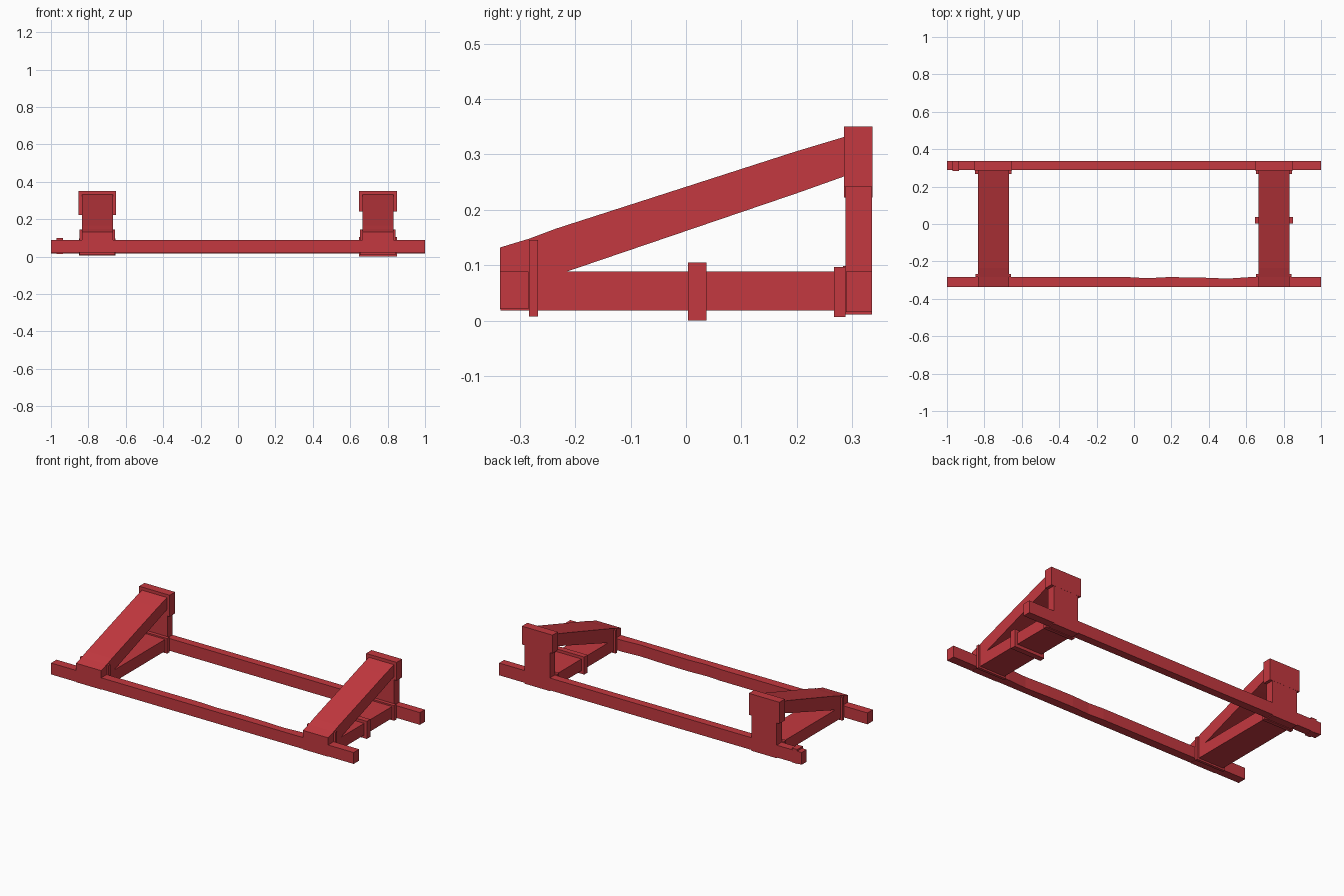
import bpy
import bmesh

cube = bpy.data.objects.get("Cube")
if cube:
    bpy.data.objects.remove(cube, do_unlink=True)

red = bpy.data.materials.new("red_paint")
red.use_nodes = True
colour = (0.55, 0.04, 0.05, 1)
red.diffuse_color = colour
red.node_tree.nodes["Principled BSDF"].inputs["Base Color"].default_value = colour


def prism(name, outline, offset):
    """Extrude a closed outline of 3D points along an offset."""
    bm = bmesh.new()
    face = bm.faces.new([bm.verts.new(p) for p in outline])
    result = bmesh.ops.extrude_face_region(bm, geom=[face])
    moved = [v for v in result["geom"] if isinstance(v, bmesh.types.BMVert)]
    bmesh.ops.translate(bm, verts=moved, vec=offset)
    bmesh.ops.recalc_face_normals(bm, faces=bm.faces)
    mesh = bpy.data.meshes.new(name)
    bm.to_mesh(mesh)
    bm.free()
    mesh.materials.append(red)
    obj = bpy.data.objects.new(name, mesh)
    bpy.context.collection.objects.link(obj)
    return obj


def box(name, x, y, z):
    outline = [(x[0], y[0], z[0]), (x[1], y[0], z[0]),
               (x[1], y[1], z[0]), (x[0], y[1], z[0])]
    return prism(name, outline, (0, 0, z[1] - z[0]))


# Long rails, the front one with a slightly worn inner edge
FRONT, BACK = -0.336, 0.336
inner = [(1, -0.284), (0.62, -0.284), (0.5, -0.292), (0.35, -0.286),
         (0.18, -0.284), (0.07, -0.29), (-0.03, -0.284), (-1, -0.284)]
rail = [(-1, FRONT), (1, FRONT)] + inner
prism("front_rail", [(x, y, 0.021) for x, y in rail], (0, 0, 0.068))
box("back_rail", (-1, 1), (0.289, BACK), (0.016, 0.089))
box("back_rail_end_band", (-0.97, -0.935), (0.283, 0.3355), (0.013, 0.099))

# Side profile of the sloping brace
brace = [(FRONT, 0.085), (FRONT, 0.132), (-0.283, 0.148), (-0.235, 0.166),
         (0.2, 0.306), (0.29, 0.333), (0.29, 0.262), (0.2, 0.23),
         (-0.22, 0.087)]

# Two triangular end frames
for side, centre, cap_bottom in (("right", -0.752, 0.222), ("left", 0.748, 0.241)):
    half = 0.083

    def span(extra=0.0):
        return (centre - half - extra, centre + half + extra)

    box(side + "_base_beam", span(), (FRONT + 0.001, 0.3), (0.0185, 0.0885))
    prism(side + "_brace", [(centre - half, y, z) for y, z in brace], (2 * half, 0, 0))
    box(side + "_post", span(), (0.288, BACK), (0.011, 0.3))
    box(side + "_post_cap", span(0.018), (0.285, BACK + 0.0005), (cap_bottom, 0.35))
    box(side + "_front_band", span(0.012), (-0.283, -0.267), (0.008, 0.146))
    box(side + "_back_band", span(0.014), (0.267, 0.288), (0.007, 0.097))

# Middle band, on one frame only
box("left_middle_band", (0.647, 0.849), (0.004, 0.037), (0, 0.105))
